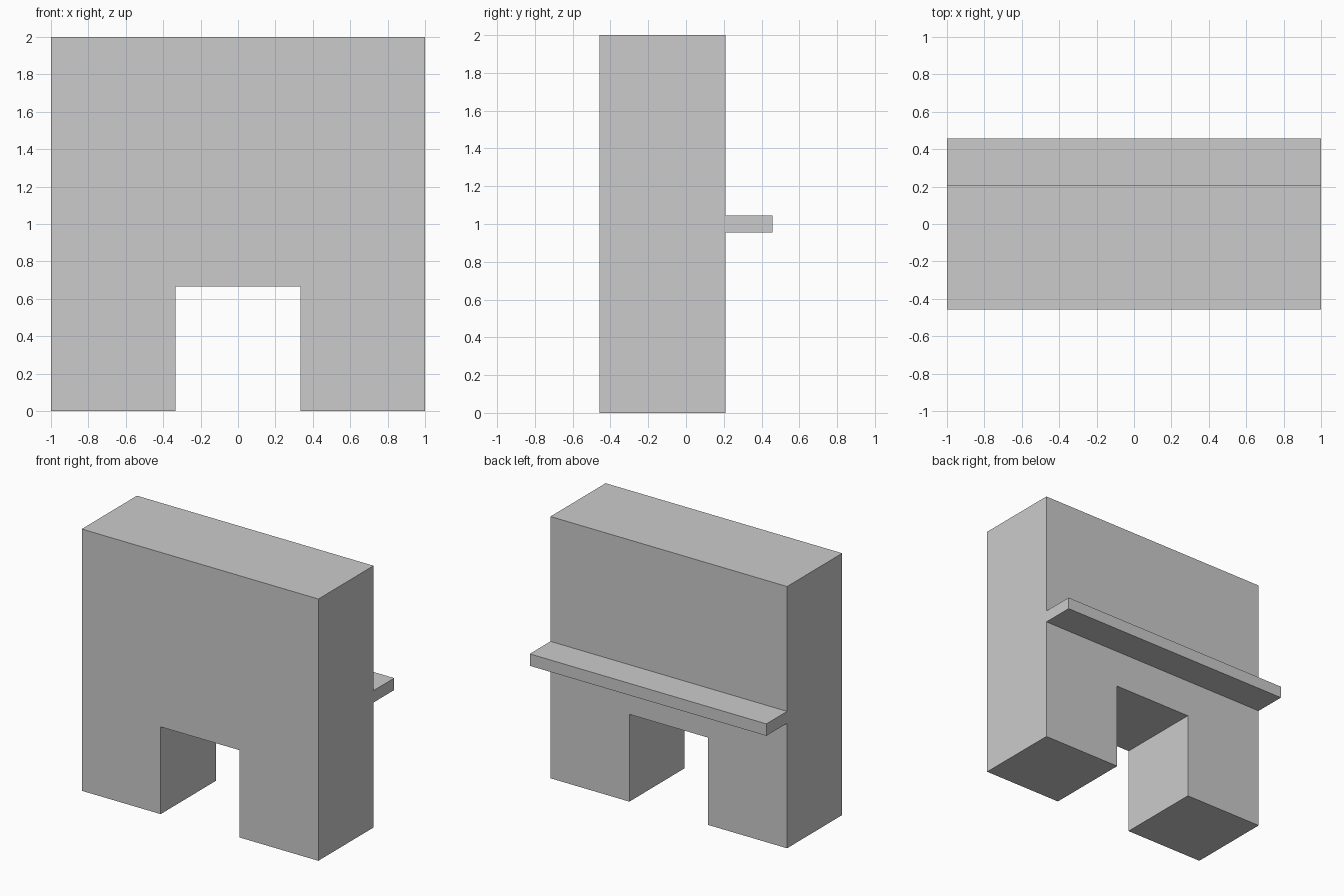
import bpy
import bmesh

if "Cube" in bpy.data.objects:
    bpy.data.objects.remove(bpy.data.objects["Cube"])

FRONT, BACK, SHELF_EDGE = -0.458, 0.208, 0.458


def extrude_profile(name, points, y0, y1):
    """Extrude an XZ outline along y into a closed solid."""
    bm = bmesh.new()
    face = bm.faces.new([bm.verts.new((x, y0, z)) for x, z in points])
    result = bmesh.ops.extrude_face_region(bm, geom=[face], use_keep_orig=True)
    moved = [g for g in result["geom"] if isinstance(g, bmesh.types.BMVert)]
    bmesh.ops.translate(bm, verts=moved, vec=(0, y1 - y0, 0))
    bmesh.ops.recalc_face_normals(bm, faces=bm.faces)
    mesh = bpy.data.meshes.new(name)
    bm.to_mesh(mesh)
    bm.free()
    obj = bpy.data.objects.new(name, mesh)
    bpy.context.collection.objects.link(obj)
    return obj


# Thick wall with a square doorway, outline mirrored about x = 0
half = [(0.333, 0.667), (0.333, 0), (1, 0), (1, 2)]
outline = half + [(-x, z) for x, z in reversed(half)]
extrude_profile("wall", outline, FRONT, BACK)

# Full-width ledge on the back of the wall
ledge = [(-1, 0.955), (1, 0.955), (1, 1.046), (-1, 1.046)]
extrude_profile("back_ledge", ledge, BACK, SHELF_EDGE)
